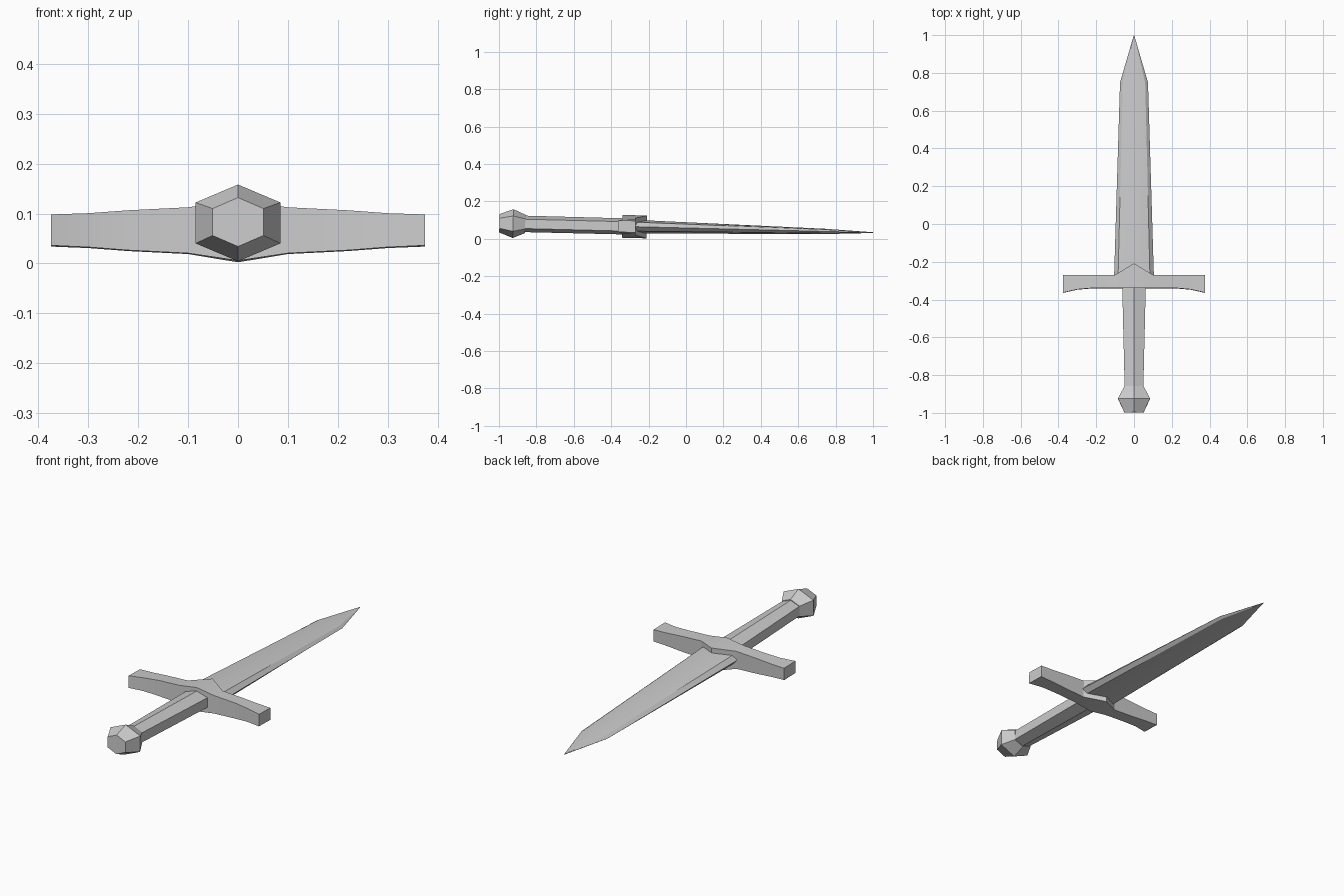
import bpy, bmesh, math

if "Cube" in bpy.data.objects:
    bpy.data.objects.remove(bpy.data.objects["Cube"])

TILT = -0.025      # the weapon rests with its tip slightly lower
AXIS_HEIGHT = 0.058

steel = bpy.data.materials.new("grey steel")
steel.use_nodes = True
grey = (0.6, 0.6, 0.6, 1)
steel.diffuse_color = grey
steel.node_tree.nodes["Principled BSDF"].inputs["Base Color"].default_value = grey


def loft(name, rings):
    """Skin a closed solid through matching rings of points."""
    bm = bmesh.new()
    loops = [[bm.verts.new(p) for p in ring] for ring in rings]
    n = len(loops[0])
    for a, b in zip(loops, loops[1:]):
        for i in range(n):
            j = (i + 1) % n
            bm.faces.new((a[i], a[j], b[j], b[i]))
    bm.faces.new(loops[0])
    bm.faces.new(loops[-1])
    bmesh.ops.recalc_face_normals(bm, faces=bm.faces)
    mesh = bpy.data.meshes.new(name)
    bm.to_mesh(mesh)
    bm.free()
    mesh.materials.append(steel)
    obj = bpy.data.objects.new(name, mesh)
    bpy.context.collection.objects.link(obj)
    obj.location.z = AXIS_HEIGHT
    obj.rotation_euler.x = TILT
    bpy.ops.object.select_all(action='DESELECT')
    obj.select_set(True)
    bpy.context.view_layer.objects.active = obj
    bpy.ops.object.shade_smooth_by_angle(angle=math.radians(25))
    return obj


def hexagon(y, w, h, side):
    """Upright hexagon with ridges above and below and vertical sides."""
    return [(0, y, h), (w, y, side), (w, y, -side),
            (0, y, -h), (-w, y, -side), (-w, y, side)]


def blade_section(y, w, t):
    """Shallow ridged section with bevelled cutting edges."""
    sx, sz = 0.8 * w, 0.66 * t
    return [(0, y, t), (sx, y, sz), (w, y, 0), (sx, y, -sz),
            (0, y, -t), (-sx, y, -sz), (-w, y, 0), (-sx, y, sz)]


# Blade
loft("blade", [blade_section(-0.3, 0.106, 0.037),
               blade_section(0.75, 0.074, 0.014),
               blade_section(1.0, 0.001, 0.002)])

# Grip
loft("grip", [hexagon(-0.88, 0.049, 0.044, 0.025),
              hexagon(-0.3, 0.063, 0.043, 0.025)])

# Pommel
loft("pommel", [hexagon(-0.998, 0.051, 0.049, 0.027),
                hexagon(-0.925, 0.085, 0.077, 0.041),
                hexagon(-0.86, 0.051, 0.049, 0.027)])

# Crossguard: distance from centre, front edge, back edge, half height
half = [(0.375, -0.364, -0.27, 0.031), (0.3, -0.347, -0.27, 0.034),
        (0.22, -0.34, -0.27, 0.04), (0.1, -0.34, -0.27, 0.046),
        (0, -0.34, -0.21, 0.061)]
stations = [(-x, f, b, h) for x, f, b, h in half] + half[-2::-1]
loft("crossguard", [[(x, f, h), (x, b, h), (x, b, -h), (x, f, -h)]
                    for x, f, b, h in stations])
